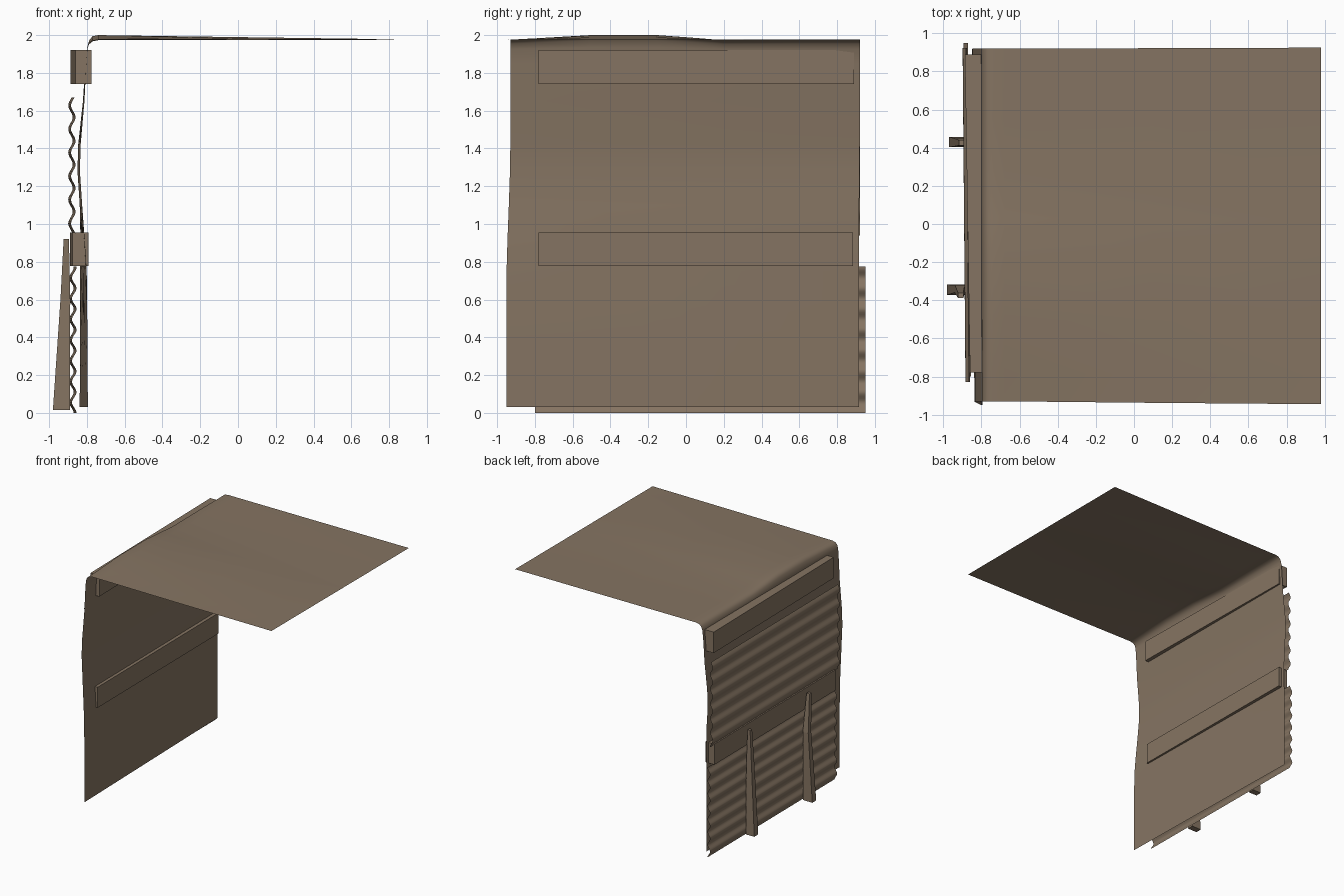
import bpy, math

if "Cube" in bpy.data.objects:
    bpy.data.objects.remove(bpy.data.objects["Cube"])

mat = bpy.data.materials.new("weathered brown")
mat.diffuse_color = (0.235, 0.175, 0.122, 1)
mat.use_nodes = True
mat.node_tree.nodes["Principled BSDF"].inputs["Base Color"].default_value = mat.diffuse_color


def make(name, verts, faces, smooth=False):
    me = bpy.data.meshes.new(name)
    me.from_pydata(verts, [], faces)
    me.materials.append(mat)
    ob = bpy.data.objects.new(name, me)
    bpy.context.collection.objects.link(ob)
    if smooth:
        for p in me.polygons:
            p.use_smooth = True
    return ob


def grid(name, rows):
    n = len(rows[0])
    verts = [v for r in rows for v in r]
    faces = [(i * n + j, i * n + j + 1, (i + 1) * n + j + 1, (i + 1) * n + j)
             for i in range(len(rows) - 1) for j in range(n - 1)]
    return make(name, verts, faces, True)


def loft(name, rings):
    """Closed four-sided bar through a list of quads."""
    verts = [v for r in rings for v in r]
    faces = [(3, 2, 1, 0)]
    for i in range(len(rings) - 1):
        a, b = i * 4, i * 4 + 4
        faces += [(a + k, a + (k + 1) % 4, b + (k + 1) % 4, b + k) for k in range(4)]
    e = len(rings) * 4
    faces.append((e - 4, e - 3, e - 2, e - 1))
    return make(name, verts, faces)


# draped sheet: flat roof, rounded fold, sagging wall
HUMP = [(-0.0, 0.1), (0.08, 0.4), (0.23, 1), (0.42, 1), (0.52, 0.5), (0.61, 0), (0.8, 0.1), (1, 0.1)]
# x, z, hump height, x shift towards the far edge, near edge y, far edge y
PROFILE = [
    (0.98, 1.976, 0.0, 0, -0.945, 0.925),
    (0.1, 1.974, 0.014, 0, -0.938, 0.922),
    (-0.68, 1.973, 0.026, 0, -0.93, 0.92),
    (-0.74, 1.973, 0.027, 0, -0.93, 0.92),
    (-0.77, 1.967, 0.027, 0, -0.93, 0.92),
    (-0.788, 1.952, 0.02, 0, -0.93, 0.92),
    (-0.797, 1.925, 0.01, -0.003, -0.93, 0.92),
    (-0.803, 1.85, 0, -0.005, -0.93, 0.92),
    (-0.813, 1.65, 0, -0.008, -0.93, 0.92),
    (-0.833, 1.42, 0, -0.013, -0.93, 0.92),
    (-0.837, 1.28, 0, -0.013, -0.932, 0.918),
    (-0.825, 1.1, 0, -0.013, -0.938, 0.917),
    (-0.812, 0.92, 0, -0.022, -0.945, 0.917),
    (-0.801, 0.75, 0, -0.035, -0.95, 0.917),
    (-0.797, 0.4, 0, -0.04, -0.95, 0.917),
    (-0.795, 0.03, 0, -0.043, -0.95, 0.917),
]
rows = []
for x, z, hump, shift, y0, y1 in PROFILE:
    rows.append([(x + shift * t, y0 + (y1 - y0) * t, z + hump * h) for t, h in HUMP])
grid("draped_sheet", rows)


# two horizontal beams, slightly turned in plan
def beam(name, near_x, far_x, y0, y1, z0, z1, w=0.085):
    loft(name, [[(x, y, z0), (x, y, z1), (x + w, y, z1), (x + w, y, z0)]
                for x, y in ((near_x, y0), (far_x, y1))])


beam("upper_beam", -0.86, -0.887, -0.78, 0.89, 1.74, 1.92)
beam("middle_beam", -0.876, -0.89, -0.78, 0.885, 0.778, 0.955)


# corrugated wall panels
def panel(name, near_x, far_x, y0, y1, z0, z1, period, amp):
    n = int(round((z1 - z0) / period * 10))
    rows = []
    for i in range(n + 1):
        z = z0 + (z1 - z0) * i / n
        d = amp * math.cos(2 * math.pi * (z - z0) / period)
        rows.append([(near_x + d, y0, z), (far_x + d, y1, z)])
    grid(name, rows)


panel("upper_corrugated_panel", -0.872, -0.887, -0.83, 0.922, 0.94, 1.67, 0.125, 0.012)
panel("lower_corrugated_panel", -0.867, -0.882, -0.80, 0.95, 0.0, 0.775, 0.11, 0.012)


# tapered rear braces: (outer x, inner x, centre y, half width, z)
def brace(name, stations):
    loft(name, [[(xo, y - h, z), (xi, y - h, z), (xi, y + h, z), (xo, y + h, z)]
                for xo, xi, y, h, z in stations])


brace("left_brace", [(-0.97, -0.89, 0.43, 0.027, 0.015), (-0.938, -0.888, 0.428, 0.02, 0.6),
                     (-0.918, -0.895, 0.426, 0.014, 0.91)])
brace("right_brace", [(-0.98, -0.89, -0.345, 0.027, 0.015), (-0.94, -0.888, -0.34, 0.02, 0.6),
                      (-0.923, -0.895, -0.375, 0.014, 0.92)])
